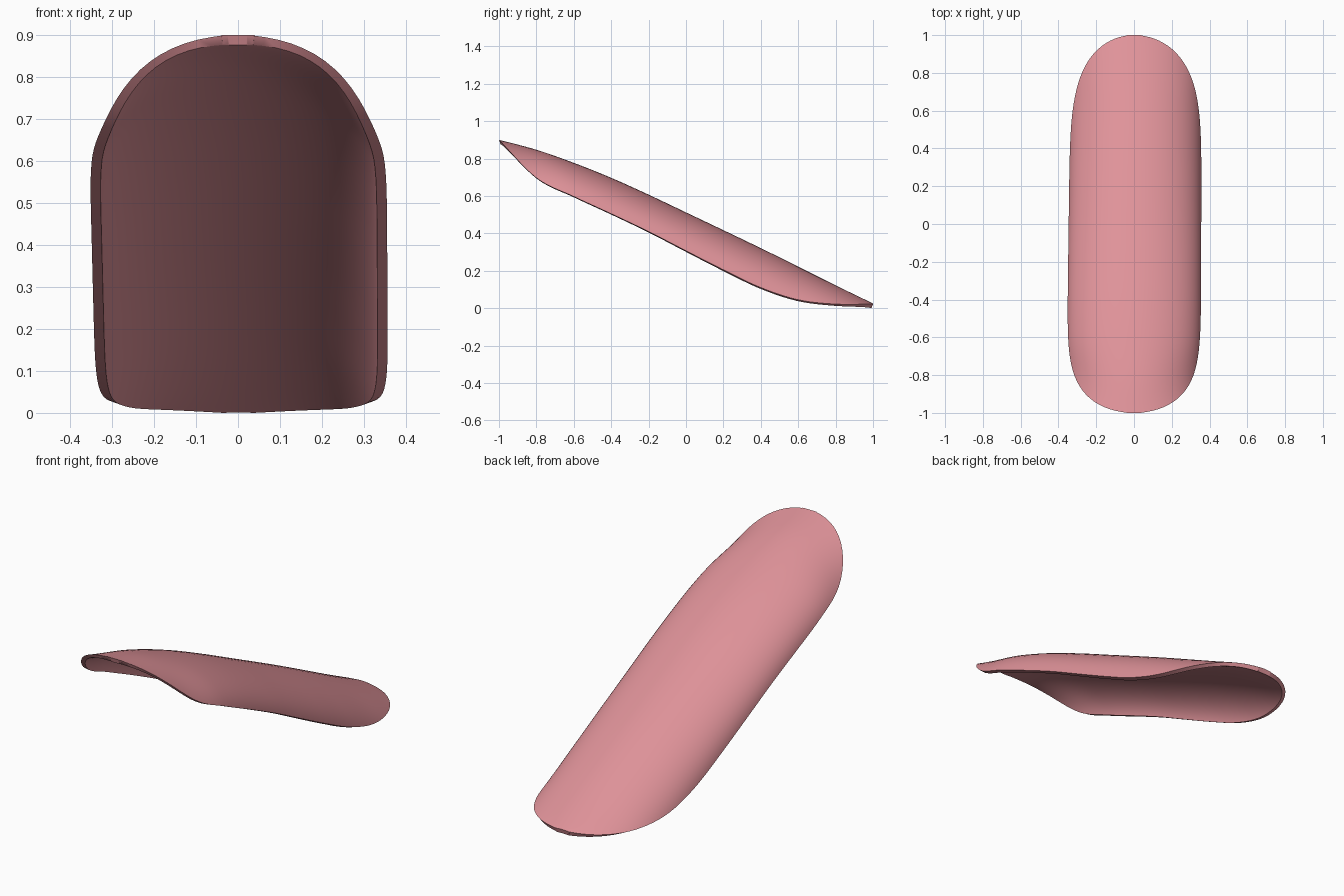
import bpy, bmesh, math

cube = bpy.data.objects.get("Cube")
if cube:
    bpy.data.objects.remove(cube, do_unlink=True)

# Heights along the length, evenly spaced from front to back
RIDGE = [.90, .847, .777, .697, .607, .512, .417, .321, .222, .122, .025]
RIM = [.90, .697, .597, .505, .41, .307, .205, .11, .045, .022, .022]
THICK = 0.024
ROWS, COLS = 64, 32


def sample(table, y):
    """Smooth interpolation of an evenly spaced table over y = -1..1."""
    last = len(table) - 1
    pos = (y + 1) / 2 * last
    i = min(int(pos), last - 1)
    t = pos - i
    a, b = table[i], table[i + 1]
    before = table[i - 1] if i > 0 else 2 * a - b
    after = table[i + 2] if i + 2 <= last else 2 * b - a
    m0, m1 = (b - before) / 2, (after - a) / 2
    return (a + m0 * t + (3 * (b - a) - 2 * m0 - m1) * t ** 2
            + (2 * (a - b) + m0 + m1) * t ** 3)


def arch(r):
    """Drop of the elliptical arch at a fraction r of its half width."""
    return 1 - math.sqrt(max(0, 1 - 0.985 * r * r))


def cross_section(y):
    """Closed loop: outer arch one way, inner arch back."""
    taper = math.sqrt(max(0.012, 1 - abs(y) ** (7 if y < 0 else 5)))
    half = (0.351 - 0.005 * y) * taper
    shift = 0.005 + 0.008 * y if abs(y) < 0.7 else 0.0056 * math.copysign(1, y) + 0.005
    shift *= taper
    top, rim = sample(RIDGE, y), sample(RIM, y)
    outer, inner = [], []
    for k in range(COLS + 1):
        s = math.sin(math.pi * (k / COLS - 0.5))
        drop = arch(s * taper) / arch(taper)
        z = top - (top - rim) * drop
        outer.append((shift + half * s, y, z))
        lower = z - THICK * (1 - 0.75 * drop * taper)
        inner.append((shift + (half - THICK * taper) * s, y * 0.992, max(0, lower)))
    return outer + inner[::-1]


# Curved shell, lofted from cross sections
bm = bmesh.new()
loops = [[bm.verts.new(p) for p in cross_section(-math.cos(math.pi * i / ROWS))]
         for i in range(ROWS + 1)]
size = len(loops[0])
for a, b in zip(loops, loops[1:]):
    for k in range(size):
        n = (k + 1) % size
        bm.faces.new((a[k], a[n], b[n], b[k]))

# Close both tips with strips between outer and inner arch
for loop in (loops[0], loops[-1]):
    for k in range(COLS):
        bm.faces.new((loop[k], loop[k + 1], loop[size - 2 - k], loop[size - 1 - k]))
bmesh.ops.recalc_face_normals(bm, faces=bm.faces)
mesh = bpy.data.meshes.new("curved_shell")
bm.to_mesh(mesh)
bm.free()
shell = bpy.data.objects.new("curved_shell", mesh)
bpy.context.collection.objects.link(shell)

# Single pink material
pink = bpy.data.materials.new("soft_pink")
pink.use_nodes = True
colour = (0.74, 0.29, 0.32, 1)
pink.diffuse_color = colour
pink.node_tree.nodes["Principled BSDF"].inputs["Base Color"].default_value = colour
mesh.materials.append(pink)

# Smooth surface with a crisp rim
bpy.ops.object.select_all(action="DESELECT")
shell.select_set(True)
bpy.context.view_layer.objects.active = shell
bpy.ops.object.shade_smooth_by_angle(angle=math.radians(40))
